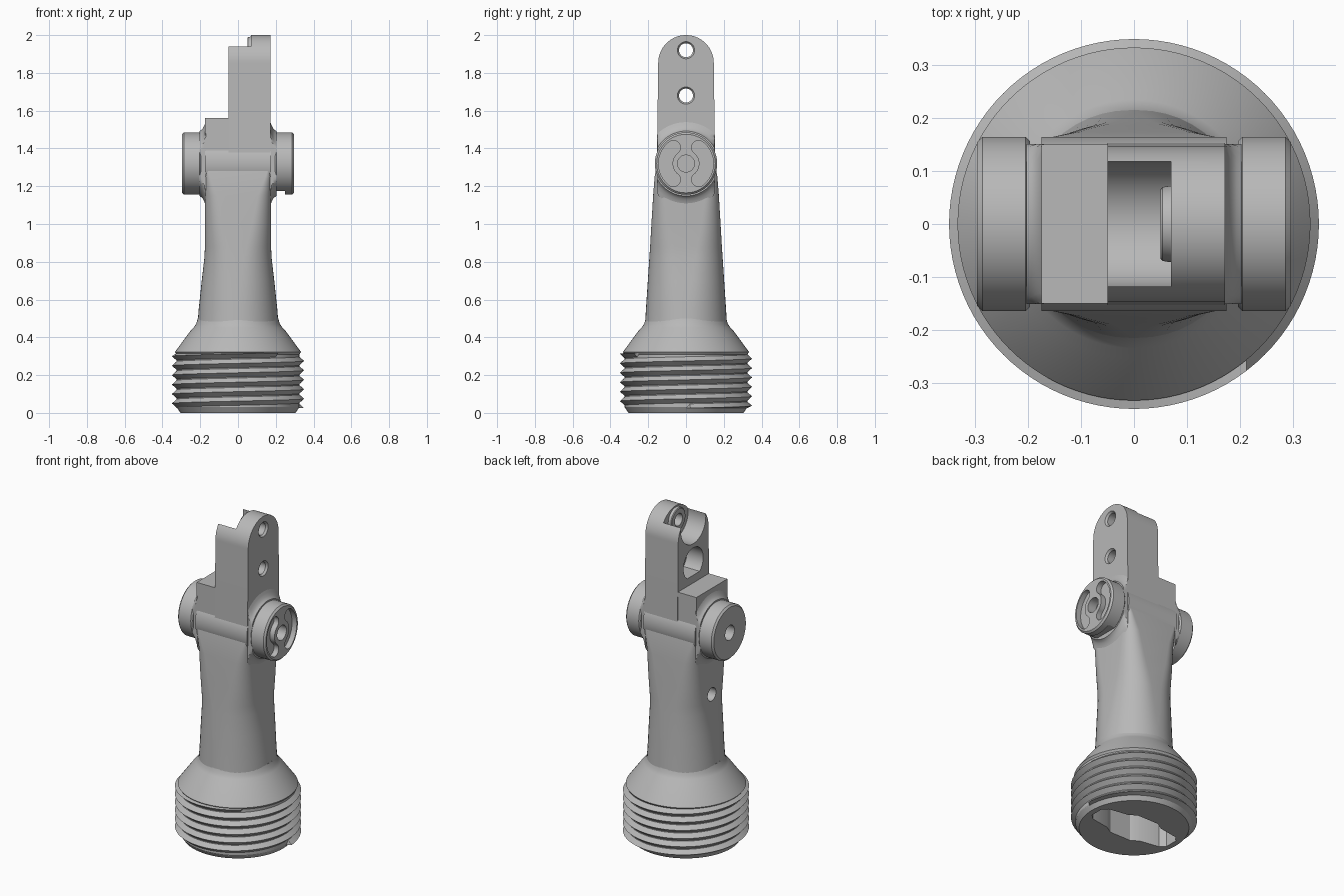
import bpy, bmesh, math
from math import sin, cos, pi

if "Cube" in bpy.data.objects:
    bpy.data.objects.remove(bpy.data.objects["Cube"])

metal = bpy.data.materials.new("grey metal")
metal.use_nodes = True
GREY = (0.48, 0.48, 0.48, 1)
metal.diffuse_color = GREY
metal.node_tree.nodes["Principled BSDF"].inputs["Base Color"].default_value = GREY


def add(name, bm):
    bmesh.ops.recalc_face_normals(bm, faces=bm.faces)
    mesh = bpy.data.meshes.new(name)
    bm.to_mesh(mesh)
    bm.free()
    mesh.materials.append(metal)
    ob = bpy.data.objects.new(name, mesh)
    bpy.context.collection.objects.link(ob)
    return ob


def loft(name, rings):
    """Skin a stack of equal rings and cap both ends."""
    bm = bmesh.new()
    rows = [[bm.verts.new(p) for p in ring] for ring in rings]
    n = len(rows[0])
    for a, b in zip(rows, rows[1:]):
        for j in range(n):
            k = (j + 1) % n
            bm.faces.new((a[j], a[k], b[k], b[j]))
    bm.faces.new(rows[0])
    bm.faces.new(rows[-1])
    return add(name, bm)


def circle(r, n=64):
    return [(r * cos(2 * pi * i / n), r * sin(2 * pi * i / n)) for i in range(n)]


def lathe_z(name, profile):
    return loft(name, [[(x, y, z) for x, y in circle(r, 96)] for r, z in profile])


def lathe_x(name, profile, z0, n=64):
    return loft(name, [[(x, y, z + z0) for y, z in circle(r, n)] for r, x in profile])


def prism_x(name, pts, x0, x1):
    return loft(name, [[(x, y, z) for y, z in pts] for x in (x0, x1)])


def arc(cx, cy, r, a0, a1, n=16):
    out = []
    for i in range(n + 1):
        a = math.radians(a0 + (a1 - a0) * i / n)
        out.append((cx + r * cos(a), cy + r * sin(a)))
    return out


def rounded(hx, hy, r):
    pts = []
    for i, (sx, sy) in enumerate(((1, 1), (-1, 1), (-1, -1), (1, -1))):
        pts += arc(sx * (hx - r), sy * (hy - r), r, 90 * i, 90 * i + 90, 12)
    return pts


def box(y0, y1, z0, z1):
    return [(y0, z0), (y1, z0), (y1, z1), (y0, z1)]


def cut(ob, *cutters):
    bpy.context.view_layer.objects.active = ob
    for c in cutters:
        c.hide_render = True
        mod = ob.modifiers.new("cut", 'BOOLEAN')
        mod.operation, mod.solver, mod.object = 'DIFFERENCE', 'EXACT', c
        bpy.ops.object.modifier_apply(modifier=mod.name)
        bpy.data.objects.remove(c)


AXLE = 1.32   # height of the cross axle
HOLE = 1.92   # height of the upper blade hole
parts = []

# Base plug with shoulder and an elongated pocket underneath
base = lathe_z("base_plug", [(.305, 0), (.325, .03), (.325, .31), (.334, .322),
                             (.255, .43), (.235, .452), (.222, .47), (.213, .5)])
pocket = [(-.27, -.04), (-.24, -.07), (-.12, -.09), (-.07, -.12), (.07, -.12),
          (.12, -.09), (.24, -.07), (.27, -.04)]
pocket += [(-x, -y) for x, y in pocket]
cut(base, loft("pocket", [[(x, y, z) for x, y in pocket] for z in (-.05, .28)]))
parts.append(base)

# Helical screw thread around the base
PITCH, SEG, LOW, HIGH = .05, 96, .025, .318
bm = bmesh.new()
rows = []
for i in range(-3, 16):
    row = []
    for j in range(SEG):
        t = 2 * pi * j / SEG
        z = i * PITCH / 2 + PITCH * j / SEG
        r = .35 if i % 2 else .322
        if not LOW < z < HIGH:
            z, r = min(max(z, LOW), HIGH), .322
        row.append(bm.verts.new((r * cos(t), r * sin(t), z)))
    rows.append(row)
for i in range(len(rows) - 1):
    for j in range(SEG):
        if j < SEG - 1:
            bm.faces.new((rows[i][j], rows[i][j + 1], rows[i + 1][j + 1], rows[i + 1][j]))
        elif i + 3 < len(rows):
            bm.faces.new((rows[i][j], rows[i + 2][0], rows[i + 3][0], rows[i + 1][j]))
bmesh.ops.remove_doubles(bm, verts=bm.verts, dist=.0001)
parts.append(add("screw_thread", bm))

# Stem: round at the foot, square towards the axle
sections = [(.45, .216, .218, .21), (.55, .208, .212, .2), (.7, .192, .202, .17),
            (.82, .178, .194, .145), (.88, .175, .19, .13), (1.0, .175, .183, .1),
            (1.15, .175, .174, .07), (1.25, .175, .166, .03), (1.33, .175, .15, .005)]
stem = loft("stem", [[(x, y, z) for x, y in rounded(hx, hy, r)] for z, hx, hy, r in sections])
cut(stem, lathe_x("stem_hole", [(.04, -.3), (.04, -.08)], .91, 32))
parts.append(stem)

# Axle housing and the step block beside the blade
parts.append(lathe_x("axle_housing", [(.165, -.175), (.165, .175)], AXLE))
parts.append(prism_x("step_block", box(-.15, .15, 1.3, 1.56), -.175, -.05))

# Blade with a domed top, a saddle notch, an arched window and two holes
blade = prism_x("blade", [(-.155, 1.3), (.155, 1.3), (.151, 1.55)]
                + arc(0, 1.853, .147, 0, 180, 40) + [(-.151, 1.55)], -.05, .172)
window = arc(0, 1.68, .095, -50, 230, 32)
cut(blade, lathe_x("saddle", [(.12, -.1), (.12, .07)], HOLE),
    prism_x("window", window, -.1, .06))
boss = lathe_x("hole_boss", [(.065, .05), (.07, .054), (.074, .08)], HOLE)
for ob, z in ((blade, HOLE), (blade, 1.68), (boss, HOLE)):
    cut(ob, lathe_x("hole", [(.037, 0), (.037, .16), (.047, .174), (.047, .2)], z, 40))
parts += [blade, boss]

# Axle ends: flared collars and chamfered discs on both sides
discs = {}
for side, s in (("left", 1), ("right", -1)):
    collar = lathe_x(side + "_collar", [(.225, .17 * s), (.205, .177 * s), (.188, .185 * s),
                                        (.178, .194 * s), (.172, .203 * s)], AXLE)
    for v in collar.data.vertices:
        v.co.y = max(-.151, min(.151, v.co.y))
    disc = lathe_x(side + "_disc", [(.157, .197 * s), (.165, .205 * s),
                                    (.165, .287 * s), (.155, .297 * s)], AXLE)
    cut(disc, lathe_x("bore", [(.045, .24 * s), (.045, .35 * s)], AXLE, 40))
    discs[side] = disc
    parts += [collar, disc]

# Left disc: bottom flat and two kidney pockets
cut(discs["left"], prism_x("flat", box(-.2, .2, 1.1, 1.175), .15, .25))
for turn in (0, 180):
    a, b = 128 + turn, 232 + turn
    ends = [(.108 * cos(math.radians(t)), AXLE + .108 * sin(math.radians(t))) for t in (a, b)]
    kidney = arc(0, AXLE, .145, a, b, 24)
    kidney += arc(*ends[1], .037, b, b + 180, 12)[1:-1]
    kidney += arc(0, AXLE, .071, b, a, 24)
    kidney += arc(*ends[0], .037, a + 180, a + 360, 12)[1:-1]
    cut(discs["left"], prism_x("kidney", kidney, .265, .35))

# Smooth shading with sharp edges kept
bpy.ops.object.select_all(action='DESELECT')
for ob in parts:
    ob.select_set(True)
bpy.context.view_layer.objects.active = parts[0]
bpy.ops.object.shade_smooth_by_angle(angle=math.radians(30))
